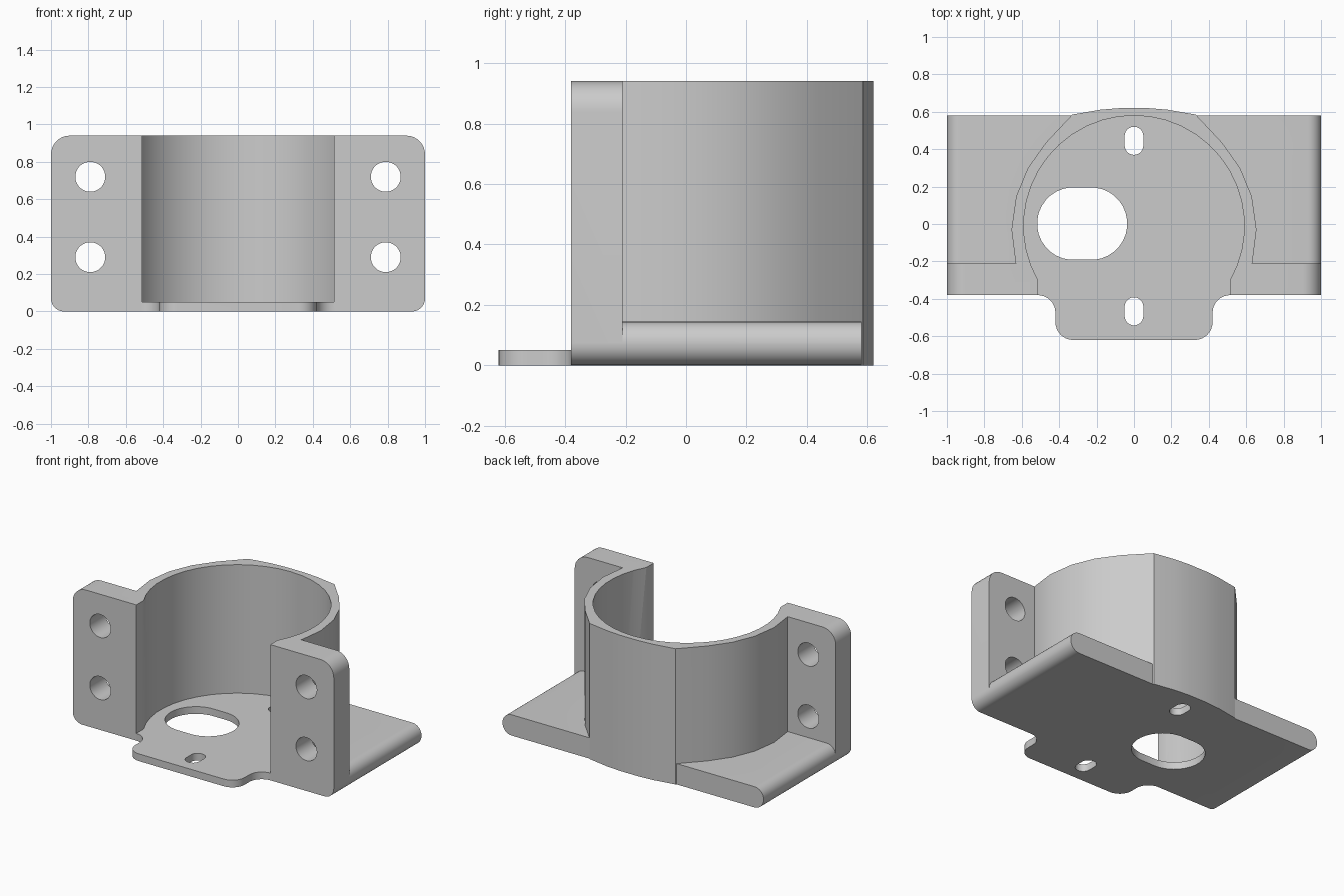
import bpy
import bmesh
from math import sin, cos, pi, radians
from mathutils import Vector

cube = bpy.data.objects.get("Cube")
if cube:
    bpy.data.objects.remove(cube, do_unlink=True)

grey = bpy.data.materials.new("plain grey")
grey.use_nodes = True
colour = (0.6, 0.6, 0.6, 1)
grey.diffuse_color = colour
grey.node_tree.nodes["Principled BSDF"].inputs["Base Color"].default_value = colour


def rounded(corners, steps=8):
    """Outline through (x, y, radius) right-angled corners, each replaced by an arc."""
    out = []
    for i, (x, y, r) in enumerate(corners):
        p = Vector((x, y))
        if r == 0:
            out.append(p)
            continue
        a = (Vector(corners[i - 1][:2]) - p).normalized() * r
        b = (Vector(corners[(i + 1) % len(corners)][:2]) - p).normalized() * r
        for k in range(steps + 1):
            t = k / steps * pi / 2
            out.append(p + a * (1 - sin(t)) + b * (1 - cos(t)))
    return out


def slot(cx, cy, r, dx=0, dy=0, n=32):
    """Circle stretched into a slot by moving its halves apart by dx or dy."""
    out = []
    for k in range(n):
        t = 2 * pi * (k + 0.5) / n
        c, s = cos(t), sin(t)
        out.append((cx + r * c + (dx if c > 0 else -dx),
                    cy + r * s + (dy if s > 0 else -dy)))
    return out


def prism(name, outline, lo, hi, along="z"):
    """Extrude an outline along z (outline in xy) or along y (outline in xz)."""
    def place(p, d):
        return (p[0], p[1], d) if along == "z" else (p[0], d, p[1])
    bm = bmesh.new()
    face = bm.faces.new([bm.verts.new(place(p, lo)) for p in outline])
    top = bmesh.ops.extrude_face_region(bm, geom=[face])["geom"]
    shift = Vector(place((0, 0), hi - lo))
    bmesh.ops.translate(bm, vec=shift, verts=[v for v in top if isinstance(v, bmesh.types.BMVert)])
    bmesh.ops.recalc_face_normals(bm, faces=bm.faces)
    mesh = bpy.data.meshes.new(name)
    bm.to_mesh(mesh)
    bm.free()
    mesh.materials.append(grey)
    obj = bpy.data.objects.new(name, mesh)
    bpy.context.collection.objects.link(obj)
    return obj


def combine(target, tool, operation):
    """Apply a boolean to the target and discard the tool."""
    mod = target.modifiers.new(operation, "BOOLEAN")
    mod.operation, mod.object, mod.solver = operation, tool, "EXACT"
    bpy.context.view_layer.objects.active = target
    bpy.ops.object.modifier_apply(modifier=mod.name)
    bpy.data.objects.remove(tool, do_unlink=True)


FRONT, FLANGE_BACK, BACK = -0.38, -0.21, 0.58
HEIGHT, FLOOR, BASE, EDGE = 0.94, 0.05, 0.144, 0.07

# Base slab with rounded sides
bracket = prism("mounting_bracket", rounded(
    [(-1, 0, EDGE), (1, 0, EDGE), (1, BASE, EDGE), (-1, BASE, EDGE)]), FRONT, BACK, "y")

# Upright mounting flange
combine(bracket, prism("flange", rounded(
    [(-1, 0, EDGE), (1, 0, EDGE), (1, HEIGHT, 0.1), (-1, HEIGHT, 0.1)]),
    FRONT, FLANGE_BACK, "y"), "UNION")

# Outer wall of the round holder, mirrored about the centre
half = [(0.60, -0.3), (0.633, -0.206), (0.655, -0.03), (0.63, 0.147), (0.567, 0.30),
        (0.47, 0.436), (0.33, 0.585), (0.18, 0.611), (0.07, 0.62)]
wall = half + [(-x, y) for x, y in reversed(half)]
combine(bracket, prism("holder_wall", wall, 0, HEIGHT), "UNION")

# Front tab of the floor, with hollow fillets where it meets the flange
combine(bracket, prism("floor_tab", rounded(
    [(-0.52, -0.3, 0), (-0.52, FRONT, 0), (-0.42, FRONT, 0.095), (-0.42, -0.62, 0.095),
     (0.42, -0.62, 0.095), (0.42, FRONT, 0.095), (0.52, FRONT, 0), (0.52, -0.3, 0)]),
    0, FLOOR), "UNION")

# Round pocket, open to the front
pocket = [(0.515, -0.8)]
for k in range(29):
    t = radians(-29.5 + 239 * k / 28)
    pocket.append((0.59 * cos(t), -0.01 + 0.59 * sin(t)))
pocket.append((-0.515, -0.8))
combine(bracket, prism("pocket_cutter", pocket, FLOOR, 1.2), "DIFFERENCE")

# Floor openings: two screw slots and one large offset opening
for outline in (slot(0, 0.445, 0.05, dy=0.025), slot(0, -0.467, 0.05, dy=0.025),
                slot(-0.277, 0.002, 0.194, dx=0.047)):
    combine(bracket, prism("floor_cutter", outline, -0.2, 0.3), "DIFFERENCE")

# Flange screw holes
for x in (-0.79, 0.79):
    for z in (0.29, 0.72):
        combine(bracket, prism("screw_cutter", slot(x, z, 0.08), -0.6, 0, "y"), "DIFFERENCE")

# Smooth curved faces, keep sharp edges
bpy.ops.object.select_all(action="DESELECT")
bracket.select_set(True)
bpy.context.view_layer.objects.active = bracket
bpy.ops.object.shade_smooth_by_angle(angle=radians(30))
